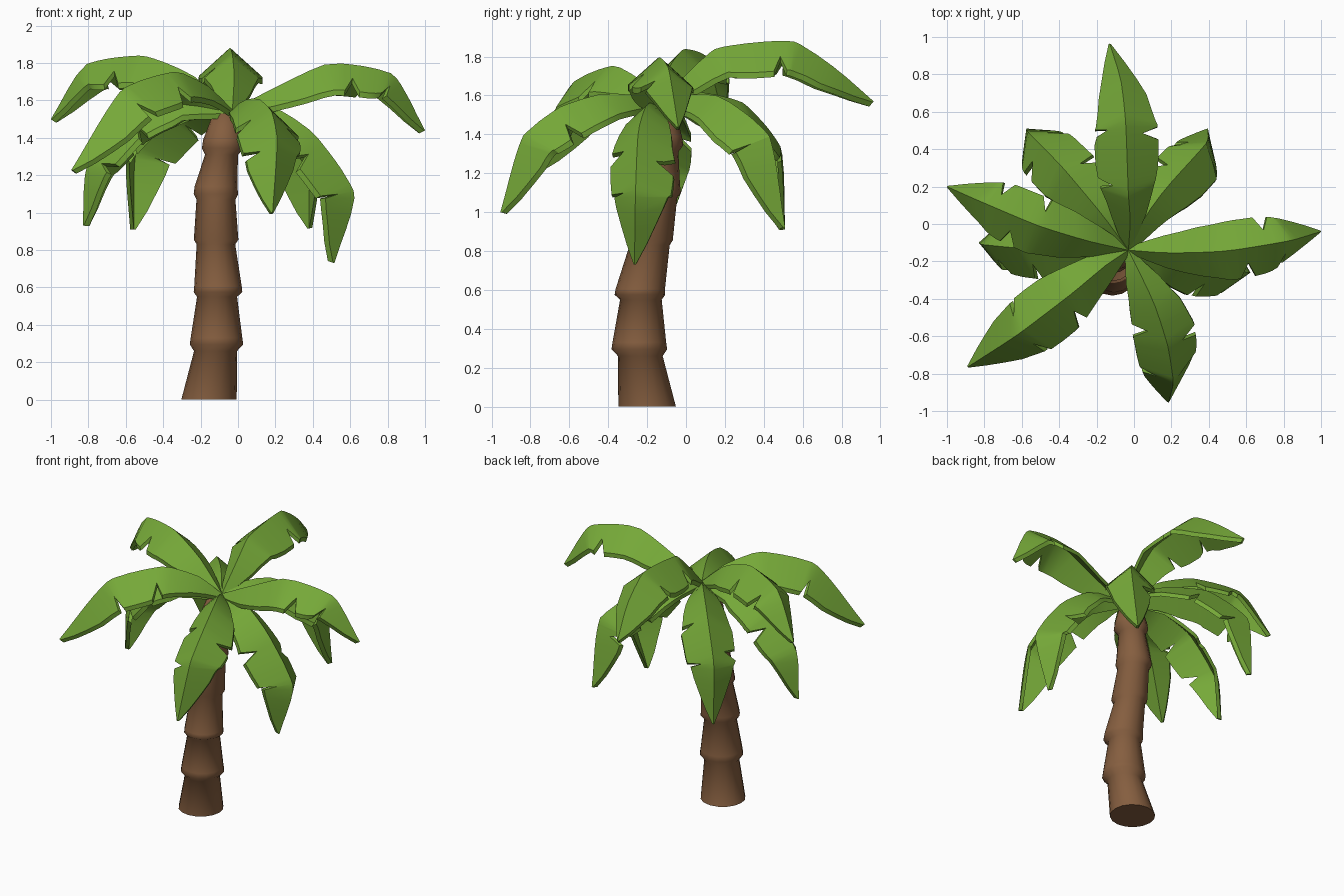
import bpy, bmesh, math
from mathutils import Vector

if "Cube" in bpy.data.objects:
    bpy.data.objects.remove(bpy.data.objects["Cube"])


def material(name, rgb):
    m = bpy.data.materials.new(name)
    m.diffuse_color = (*rgb, 1)
    m.use_nodes = True
    m.node_tree.nodes["Principled BSDF"].inputs["Base Color"].default_value = m.diffuse_color
    return m


GREEN = material("leaf green", (0.180, 0.395, 0.040))
BROWN = material("bark brown", (0.235, 0.112, 0.050))


def finish(bm, name, mat, angle):
    bmesh.ops.recalc_face_normals(bm, faces=bm.faces)
    me = bpy.data.meshes.new(name)
    bm.to_mesh(me)
    bm.free()
    me.materials.append(mat)
    ob = bpy.data.objects.new(name, me)
    bpy.context.collection.objects.link(ob)
    bpy.ops.object.select_all(action='DESELECT')
    ob.select_set(True)
    bpy.context.view_layer.objects.active = ob
    bpy.ops.object.shade_smooth_by_angle(angle=math.radians(angle))


def loft(rings, name, mat, angle):
    """Skin closed rings of points and cap both ends."""
    bm = bmesh.new()
    vs = [[bm.verts.new(p) for p in ring] for ring in rings]
    n = len(vs[0])
    for a, b in zip(vs, vs[1:]):
        for i in range(n):
            j = (i + 1) % n
            bm.faces.new((a[i], a[j], b[j], b[i]))
    bm.faces.new(vs[0])
    bm.faces.new(vs[-1])
    finish(bm, name, mat, angle)


# Trunk: stacked tapering segments (z, centre x, centre y, radius)
TRUNK = [(0, -.155, -.2, .148), (.26, -.12, -.235, .115), (.295, -.115, -.24, .143),
         (.33, -.115, -.24, .138), (.55, -.112, -.232, .107), (.575, -.107, -.237, .13),
         (.605, -.107, -.235, .127), (.83, -.118, -.187, .103), (.855, -.117, -.187, .119),
         (1.07, -.118, -.15, .104), (1.1, -.118, -.145, .119), (1.14, -.118, -.145, .114),
         (1.31, -.088, -.127, .088), (1.345, -.08, -.127, .113), (1.39, -.08, -.127, .106),
         (1.53, -.07, -.122, .063)]
loft([[(x + r * math.cos(k * math.tau / 16), y + r * math.sin(k * math.tau / 16), z)
       for k in range(16)] for z, x, y, r in TRUNK], "trunk", BROWN, 75)


CROWN = Vector((-.03, -.14, 1.55))
THICK = .03
WIDTH = [(0, .02), (.12, .08), (.28, .13), (.45, .16), (.62, .155), (.8, .115), (.92, .055), (1, .006)]


def leaf_width(t):
    for (a, wa), (b, wb) in zip(WIDTH, WIDTH[1:]):
        if t <= b:
            return wa + (wb - wa) * (t - a) / (b - a)
    return WIDTH[-1][1]


def notched(t, notches):
    cut = max(max(0, 1 - abs(t - n) / .035) for n in notches)
    return leaf_width(t) * (1 - .48 * cut)


def path_point(pts, t):
    """Softened polyline: half straight chord, half smooth curve."""
    lens = [(b - a).length for a, b in zip(pts, pts[1:])]
    d = t * sum(lens)
    i = 0
    while i < len(lens) - 1 and d > lens[i]:
        d -= lens[i]
        i += 1
    u = min(d / lens[i], 1)
    p1, p2 = pts[i], pts[i + 1]
    p0 = pts[i - 1] if i else p1 * 2 - p2
    p3 = pts[i + 2] if i + 2 < len(pts) else p2 * 2 - p1
    m1 = (p2 - p0) * (lens[i] / ((lens[i - 1] if i else lens[i]) + lens[i]))
    m2 = (p3 - p1) * (lens[i] / ((lens[i + 1] if i + 2 < len(pts) else lens[i]) + lens[i]))
    curve = (p1 * (2 * u**3 - 3 * u**2 + 1) + m1 * (u**3 - 2 * u**2 + u)
             + p2 * (3 * u**2 - 2 * u**3) + m2 * (u**3 - u**2))
    return curve.lerp(p1.lerp(p2, u), .5)


def frond(name, pts, left, right, scale=1):
    """Roof-shaped leaf along a ridge, with V notches in both edges."""
    pts = [CROWN] + [Vector(p) for p in pts]
    chord = pts[-1] - pts[0]
    side = Vector((-chord.y, chord.x, 0)).normalized()
    ts = {round(k / 14, 3) for k in range(15)}
    for n in left + right:
        ts = {t for t in ts if abs(t - n) > .04} | {n - .035, n, n + .035}
    rings = []
    for t in sorted(ts):
        p = path_point(pts, t)
        tan = path_point(pts, min(t + .05, 1)) - path_point(pts, max(t - .05, 0))
        up = tan.cross(side).normalized()
        wl, wr = scale * notched(t, left), scale * notched(t, right)
        top = [p + side * wl - up * wl * .9, p, p - side * wr - up * wr * .9]
        rings.append(top + [q - up * THICK for q in reversed(top)])
    loft(rings, name, GREEN, 30)


# Fronds: ridge points out from the crown, then notch positions on each edge
frond("frond_right", [(.18, -.155, 1.66), (.49, -.145, 1.80), (.83, -.09, 1.74), (1, -.04, 1.44)],
      [.63], [.55, .75])
frond("frond_back", [(-.02, .02, 1.73), (-.03, .16, 1.845), (-.045, .55, 1.88), (-.07, .77, 1.74),
                     (-.13, .965, 1.57)], [.34, .58], [.55], 1.08)
frond("frond_back_right", [(.06, .04, 1.61), (.17, .19, 1.59), (.385, .43, 1.39), (.395, .51, .92)],
      [.45, .7], [.62])
frond("frond_right_low", [(.2, -.2, 1.56), (.41, -.245, 1.42), (.625, -.26, 1.1), (.515, -.265, .73)],
      [.5], [.45, .68], 1.05)
frond("frond_front", [(.025, -.25, 1.6), (.11, -.43, 1.61), (.18, -.65, 1.54), (.21, -.84, 1.39),
                      (.185, -.955, 1.0)], [.5], [.4, .7], 1.05)
frond("frond_front_left", [(-.15, -.22, 1.67), (-.33, -.37, 1.755), (-.62, -.59, 1.66),
                           (-.89, -.765, 1.23)], [.37, .62], [.62], 1.08)
frond("frond_left", [(-.25, -.09, 1.74), (-.51, -.01, 1.84), (-.82, .12, 1.79), (-1, .2, 1.5)],
      [.57], [.44, .66])
frond("frond_back_left", [(-.17, .05, 1.62), (-.38, .3, 1.56), (-.565, .49, 1.33), (-.575, .51, .91)],
      [.6], [.42, .68], 1.05)
frond("frond_left_low", [(-.3, -.14, 1.62), (-.6, -.13, 1.52), (-.81, -.11, 1.25), (-.83, -.1, .93)],
      [.45, .7], [.55])
